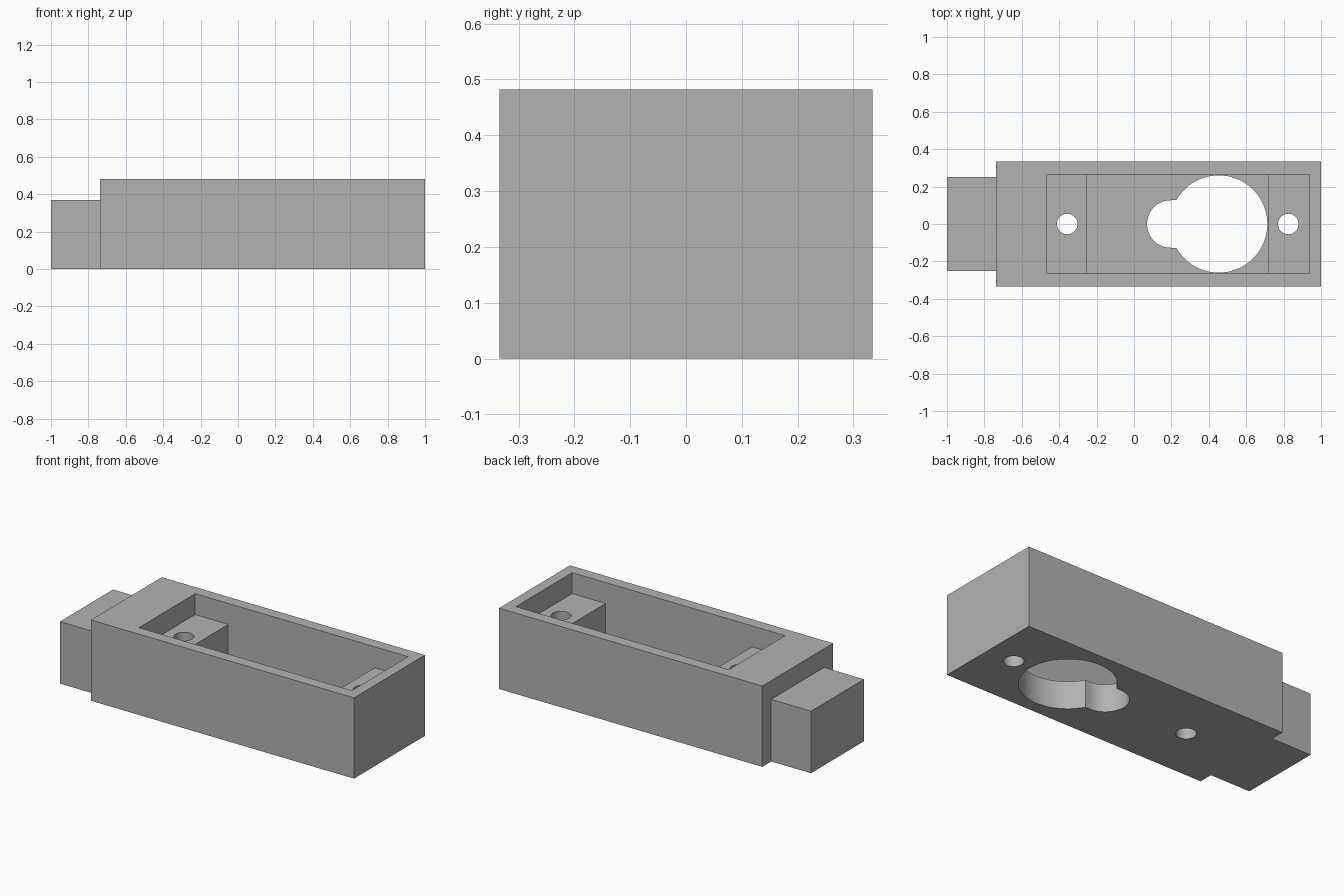
import bpy
import bmesh
import math
from mathutils import Vector

if "Cube" in bpy.data.objects:
    bpy.data.objects.remove(bpy.data.objects["Cube"])

BLOCK_L, BLOCK_R, BLOCK_Y, BLOCK_TOP = -0.737, 1.0, 0.334, 0.482
PAD_TOP, FLOOR = 0.357, 0.165

grey = bpy.data.materials.new("light grey")
grey.diffuse_color = (0.45, 0.45, 0.45, 1)
grey.use_nodes = True
grey.node_tree.nodes["Principled BSDF"].inputs["Base Color"].default_value = grey.diffuse_color


def prism(name, points, depth):
    """Closed solid: a planar outline extruded along a vector."""
    bm = bmesh.new()
    face = bm.faces.new([bm.verts.new(p) for p in points])
    ext = bmesh.ops.extrude_face_region(bm, geom=[face], use_keep_orig=True)
    verts = [g for g in ext["geom"] if isinstance(g, bmesh.types.BMVert)]
    bmesh.ops.translate(bm, verts=verts, vec=Vector(depth))
    bmesh.ops.recalc_face_normals(bm, faces=bm.faces)
    mesh = bpy.data.meshes.new(name)
    bm.to_mesh(mesh)
    bm.free()
    mesh.materials.append(grey)
    obj = bpy.data.objects.new(name, mesh)
    bpy.context.collection.objects.link(obj)
    return obj


def arc(cx, r, a0, a1, n, z):
    return [(cx + r * math.cos(a0 + (a1 - a0) * i / n),
             r * math.sin(a0 + (a1 - a0) * i / n), z) for i in range(n + 1)]


def cut(target, cutter):
    cutter.hide_render = True
    mod = target.modifiers.new("cut", "BOOLEAN")
    mod.operation, mod.solver, mod.object = "DIFFERENCE", "EXACT", cutter
    bpy.context.view_layer.objects.active = target
    bpy.ops.object.modifier_apply(modifier=mod.name)
    bpy.data.objects.remove(cutter)


# Block with a lower, narrower tab at the left end
housing = prism("housing", [
    (-1, -0.25, 0), (BLOCK_L, -0.25, 0), (BLOCK_L, -BLOCK_Y, 0), (BLOCK_R, -BLOCK_Y, 0),
    (BLOCK_R, BLOCK_Y, 0), (BLOCK_L, BLOCK_Y, 0), (BLOCK_L, 0.25, 0), (-1, 0.25, 0)],
    (0, 0, BLOCK_TOP))
cut(housing, prism("tab_step", [
    (-1.2, -0.5, 0.37), (BLOCK_L, -0.5, 0.37), (BLOCK_L, 0.5, 0.37), (-1.2, 0.5, 0.37)],
    (0, 0, 0.5)))

# Open pocket, stepped to leave a screw pad at each end
cut(housing, prism("pocket", [
    (x, -0.265, z) for x, z in [
        (-0.468, 0.7), (-0.468, PAD_TOP), (-0.25, PAD_TOP), (-0.25, FLOOR),
        (0.717, FLOOR), (0.717, PAD_TOP), (0.937, PAD_TOP), (0.937, 0.7)]],
    (0, 0.53, 0)))

# Keyhole opening through the floor: big circle with a rounded slot on its left
big_x, big_r, slot_x, slot_r = 0.453, 0.26, 0.197, 0.127
a = math.pi - math.asin(slot_r / big_r)
outline = arc(big_x, big_r, -a, a, 64, -0.1)
outline += arc(slot_x, slot_r, math.pi / 2, 1.5 * math.pi, 32, -0.1)
cut(housing, prism("keyhole", outline, (0, 0, 0.4)))

# Screw holes through the pads
for x in (-0.357, 0.825):
    cut(housing, prism("screw_hole", arc(x, 0.055, 0, 2 * math.pi, 40, -0.1)[:-1], (0, 0, 0.6)))

# Smooth round walls, sharp corners
bpy.ops.object.select_all(action="DESELECT")
housing.select_set(True)
bpy.context.view_layer.objects.active = housing
bpy.ops.object.shade_smooth_by_angle(angle=math.radians(30))
